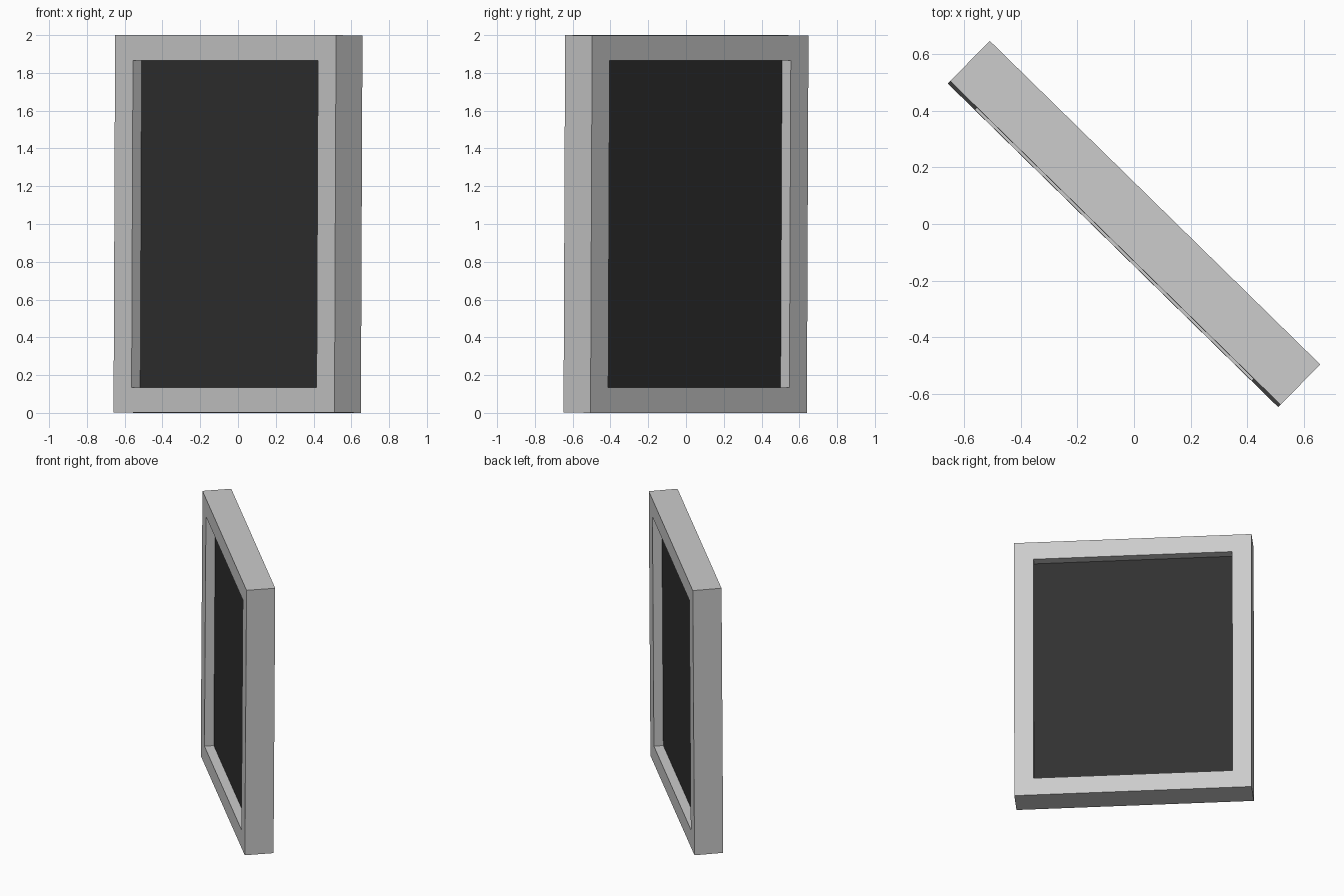
import bpy, bmesh
from math import radians
from mathutils import Matrix

if "Cube" in bpy.data.objects:
    bpy.data.objects.remove(bpy.data.objects["Cube"])

WIDTH, DEPTH, HEIGHT = 1.637, 0.20, 1.998
BORDER, RECESS = 0.133, 0.065
# Turned diagonally with a very slight backward lean
PLACE = (Matrix.Translation((0, 0, 1)) @ Matrix.Rotation(radians(-44.4), 4, 'Z')
         @ Matrix.Rotation(-0.006, 4, 'X'))


def make_object(name, bm):
    bmesh.ops.recalc_face_normals(bm, faces=bm.faces)
    mesh = bpy.data.meshes.new(name)
    bm.to_mesh(mesh)
    bm.free()
    obj = bpy.data.objects.new(name, mesh)
    bpy.context.collection.objects.link(obj)
    obj.matrix_world = PLACE
    return obj


def rect_loop(bm, w, h, y):
    return [bm.verts.new((sx * w / 2, y, sz * h / 2))
            for sx, sz in ((-1, -1), (1, -1), (1, 1), (-1, 1))]


# Frame: outer and inner rectangles, front and back, joined into a closed ring
bm = bmesh.new()
inner_w, inner_h = WIDTH - 2 * BORDER, HEIGHT - 2 * BORDER
loops = [rect_loop(bm, w, h, y) for w, h, y in (
    (WIDTH, HEIGHT, -DEPTH / 2), (inner_w, inner_h, -DEPTH / 2),
    (inner_w, inner_h, DEPTH / 2), (WIDTH, HEIGHT, DEPTH / 2))]
for k in range(4):
    a, b = loops[k], loops[(k + 1) % 4]
    for i in range(4):
        j = (i + 1) % 4
        bm.faces.new((a[i], a[j], b[j], b[i]))
make_object("window_frame", bm)

# Dark pane recessed from both sides
bm = bmesh.new()
bmesh.ops.create_cube(bm, size=1)
bmesh.ops.scale(bm, verts=bm.verts, vec=(inner_w, DEPTH - 2 * RECESS, inner_h))
pane = make_object("dark_pane", bm)
mat = bpy.data.materials.new("dark_glass")
mat.diffuse_color = (0.03, 0.03, 0.03, 1)
mat.use_nodes = True
mat.node_tree.nodes["Principled BSDF"].inputs["Base Color"].default_value = mat.diffuse_color
pane.data.materials.append(mat)
